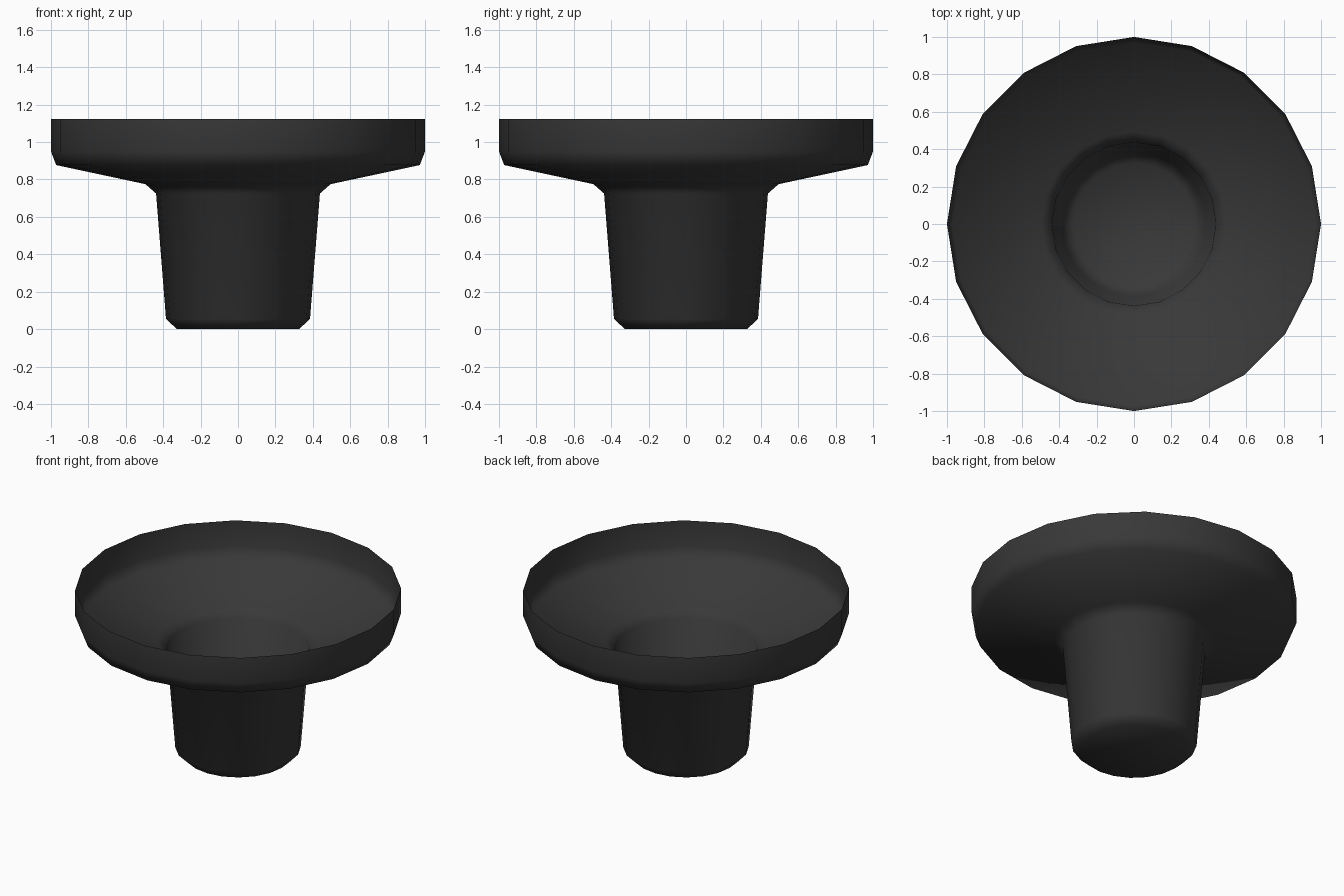
import bpy, bmesh, math

if "Cube" in bpy.data.objects:
    bpy.data.objects.remove(bpy.data.objects["Cube"])

SIDES = 20
# Profile (radius, height) from foot to rim
PROFILE = [(0.327, 0.0), (0.385, 0.055), (0.438, 0.725), (0.495, 0.775),
           (0.972, 0.877), (1.0, 0.95), (1.0, 1.123)]

# Lathed single-wall cup: hollow stem opening into a shallow dish
bm = bmesh.new()
rings = []
for r, z in PROFILE:
    rings.append([bm.verts.new((r * math.cos(math.tau * i / SIDES),
                                r * math.sin(math.tau * i / SIDES), z))
                  for i in range(SIDES)])
for low, high in zip(rings, rings[1:]):
    for i in range(SIDES):
        j = (i + 1) % SIDES
        bm.faces.new((low[i], low[j], high[j], high[i]))

# Closed foot
bm.faces.new(rings[0][::-1])
for f in bm.faces:
    f.smooth = True

mesh = bpy.data.meshes.new("flanged_cup")
bm.to_mesh(mesh)
bm.free()
cup = bpy.data.objects.new("flanged_cup", mesh)
bpy.context.collection.objects.link(cup)

# Dark rubber colour
rubber = bpy.data.materials.new("dark_rubber")
rubber.diffuse_color = (0.04, 0.04, 0.04, 1)
rubber.use_nodes = True
rubber.node_tree.nodes["Principled BSDF"].inputs["Base Color"].default_value = rubber.diffuse_color
mesh.materials.append(rubber)
